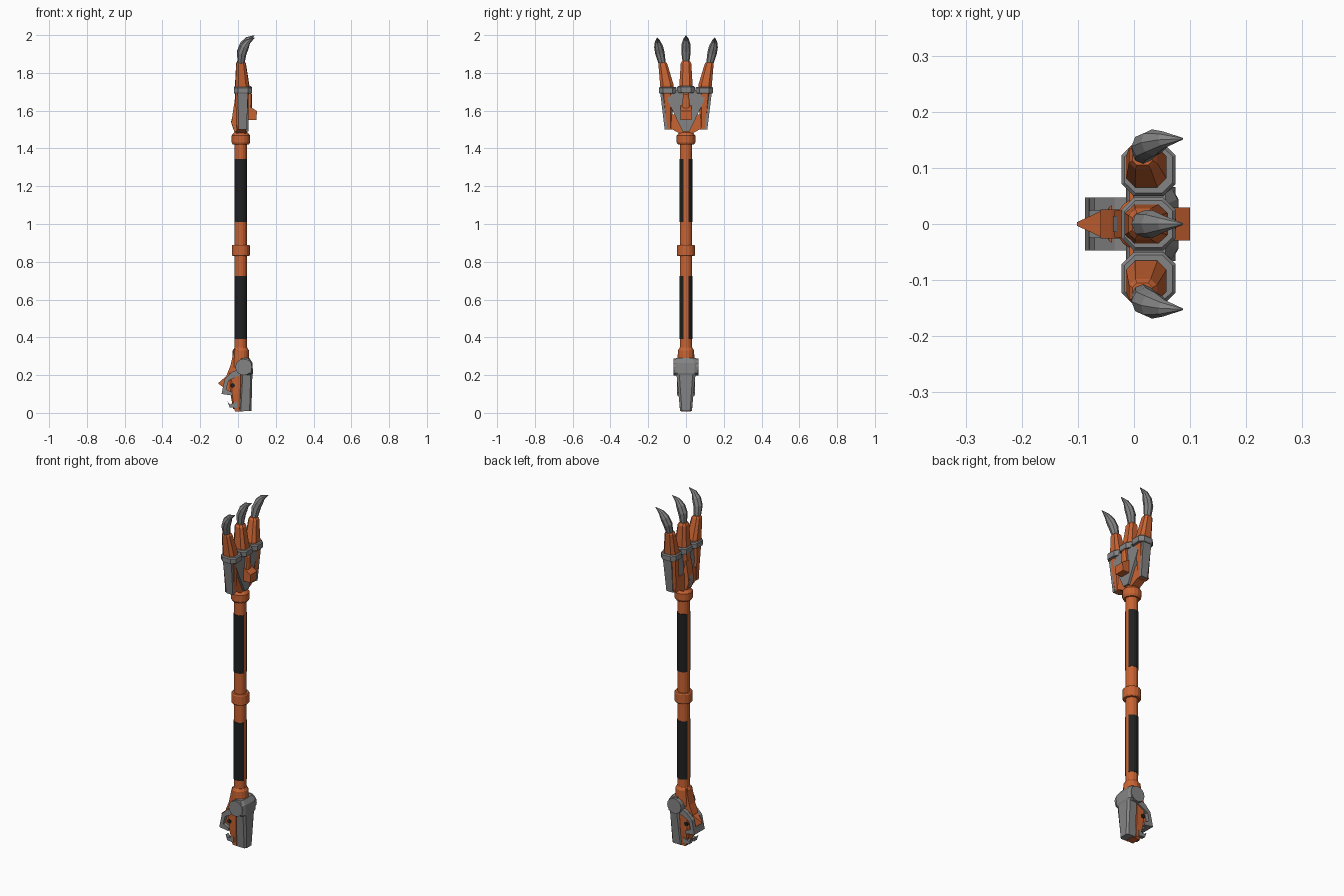
import bpy, bmesh, math
from mathutils import Vector


def material(name, rgb):
    m = bpy.data.materials.new(name)
    m.diffuse_color = (*rgb, 1)
    return m


ORANGE = material("burnt_orange", (0.58, 0.125, 0.032))
GRAY = material("steel_gray", (0.23, 0.23, 0.23))
BLACK = material("grip_black", (0.014, 0.015, 0.015))
CX = 0.015  # shaft centre line


def loft(name, rings, mat):
    """Skin a list of equal-length point rings and cap both ends."""
    bm = bmesh.new()
    vs = [[bm.verts.new(p) for p in r] for r in rings]
    n = len(vs[0])
    for a, b in zip(vs, vs[1:]):
        for i in range(n):
            j = (i + 1) % n
            bm.faces.new((a[i], a[j], b[j], b[i]))
    bm.faces.new(vs[0][::-1])
    bm.faces.new(vs[-1])
    bmesh.ops.recalc_face_normals(bm, faces=bm.faces)
    me = bpy.data.meshes.new(name)
    bm.to_mesh(me)
    bm.free()
    me.materials.append(mat)
    ob = bpy.data.objects.new(name, me)
    bpy.context.collection.objects.link(ob)
    return ob


def block(name, secs, mat, c=0.55):
    """Chamfered-rectangle loft; each section is (cx, cy, z, half_x, half_y)."""
    shape = [(1, c), (c, 1), (-c, 1), (-1, c), (-1, -c), (-c, -1), (c, -1), (1, -c)]
    return loft(name, [[(x + u * hx, y + v * hy, z) for u, v in shape]
                       for x, y, z, hx, hy in secs], mat)


def turned(name, prof, mat, n=16):
    """Lathe of (radius, z) around the shaft line."""
    return loft(name, [[(CX + r * math.cos(2 * math.pi * i / n),
                         r * math.sin(2 * math.pi * i / n), z) for i in range(n)]
                       for r, z in prof], mat)


def prism_y(name, pts, lo, hi, mat):
    return loft(name, [[(x, y, z) for x, z in pts] for y in (lo, hi)], mat)


def prism_x(name, pts, lo, hi, mat):
    return loft(name, [[(x, y, z) for y, z in pts] for x in (lo, hi)], mat)


def disc_y(name, x, z, r, lo, hi, mat, n=16):
    pts = [(x + r * math.cos(2 * math.pi * i / n), z + r * math.sin(2 * math.pi * i / n))
           for i in range(n)]
    return prism_y(name, pts, lo, hi, mat)


# Shaft and collars
turned("shaft", [(0.033, 0.25), (0.033, 1.49)], ORANGE)
turned("middle_collar", [(0.044, 0.83), (0.048, 0.836), (0.048, 0.884), (0.044, 0.89)], ORANGE)
turned("upper_collar", [(0.042, 1.42), (0.049, 1.432), (0.049, 1.468), (0.036, 1.485)], ORANGE)
turned("lower_collar", [(0.046, 0.24), (0.043, 0.33), (0.034, 0.345)], ORANGE)

# Grip shells on both sides of the shaft
for k, (z0, z1) in enumerate([(0.39, 0.725), (1.01, 1.345)]):
    for s in (1, -1):
        rings = []
        for z in (z0, z1):
            arc = [math.radians(22.5 + 22.5 * i) for i in range(7)]
            rings.append([(CX + r * math.cos(a), s * r * math.sin(a), z)
                          for r, seq in ((0.0355, arc), (0.03, arc[::-1])) for a in seq])
        loft(f"grip_{k}_{'left' if s > 0 else 'right'}", rings, BLACK)

# Pommel: orange core, gray back shell, side pivots, knuckle guard
prism_y("pommel_core", [(-0.02, 0.34), (0.03, 0.33), (0.05, 0.2), (0.03, 0.008), (-0.015, 0.008),
                        (-0.028, 0.04), (-0.035, 0.1), (-0.06, 0.12), (-0.06, 0.2), (-0.04, 0.25)],
        -0.026, 0.026, ORANGE)
loft("pommel_spike", [[(-0.055, -0.025, 0.12), (-0.055, 0.025, 0.12),
                       (-0.055, 0.025, 0.2), (-0.055, -0.025, 0.2)],
                      [(-0.102, y, z) for y, z in ((-0.003, 0.153), (0.003, 0.153),
                                                   (0.003, 0.16), (-0.003, 0.16))]], ORANGE)
block("pommel_cheek", [(-0.005, 0, 0.02, 0.02, 0.028), (-0.01, 0, 0.1, 0.03, 0.036),
                       (-0.01, 0, 0.21, 0.035, 0.04)], ORANGE, 0.7)
block("pommel_shell", [(0.038, 0, 0.01, 0.033, 0.031), (0.046, 0, 0.2, 0.03, 0.05),
                       (0.046, 0, 0.21, 0.033, 0.063), (0.046, 0, 0.265, 0.031, 0.063),
                       (0.036, 0, 0.29, 0.024, 0.052)], GRAY, 0.7)
disc_y("pommel_pivot", 0.03, 0.243, 0.044, -0.066, 0.066, GRAY)
for s in (1, -1):
    prism_y("guard_arm", [(0.01, 0.235), (-0.035, 0.215), (-0.07, 0.18), (-0.087, 0.1),
                          (-0.03, 0.092), (-0.028, 0.108), (-0.062, 0.125), (-0.05, 0.17),
                          (0.01, 0.2)], s * 0.024, s * 0.047, GRAY)
    prism_y("guard_tooth", [(-0.055, 0.06), (-0.042, 0.045), (-0.005, 0.06), (-0.005, 0.025),
                            (-0.045, 0.03)], s * 0.01, s * 0.034, GRAY)
    disc_y("pommel_eye", -0.028, 0.145, 0.012, s * 0.03, s * 0.042, BLACK, 8)
prism_y("guard_bar", [(-0.087, 0.1), (-0.08, 0.135), (-0.06, 0.13), (-0.06, 0.1)],
        -0.045, 0.045, GRAY)

# Palm
prism_x("palm_plate", [(-0.105, 1.71), (-0.095, 1.65), (-0.018, 1.49), (0.018, 1.49),
                       (0.095, 1.65), (0.105, 1.71)], -0.002, 0.056, GRAY)
prism_x("palm_base", [(-0.108, 1.502), (-0.075, 1.502), (-0.025, 1.475), (0.025, 1.475),
                      (0.075, 1.502), (0.108, 1.502), (0.1, 1.58), (-0.1, 1.58)],
        -0.008, 0.042, ORANGE)
prism_y("palm_back_wedge", [(0.0, 1.49), (-0.02, 1.49), (-0.035, 1.535), (-0.026, 1.6),
                            (-0.018, 1.65), (0.0, 1.66)], -0.024, 0.024, ORANGE)
prism_y("palm_back_plate", [(-0.01, 1.485), (-0.024, 1.5), (-0.037, 1.54), (-0.03, 1.57),
                            (-0.01, 1.57)], -0.014, 0.014, GRAY)

# Thumb spur on the palm
block("thumb_root", [(0.06, 0, 1.56, 0.018, 0.024), (0.06, 0, 1.62, 0.013, 0.022),
                     (0.063, 0, 1.685, 0.012, 0.015), (0.055, 0, 1.70, 0.01, 0.012)], ORANGE)
prism_y("thumb_spur", [(0.05, 1.552), (0.098, 1.55), (0.1, 1.598), (0.066, 1.62), (0.05, 1.63)],
        -0.029, 0.029, ORANGE)


def claw(name, path, radii):
    """Tapered curved claw following (x, y, z) points."""
    rings = []
    for i, p in enumerate(path):
        t = Vector(path[min(i + 1, len(path) - 1)]) - Vector(path[max(i - 1, 0)])
        t.normalize()
        side = Vector((0, 1, 0))
        side = (side - t * side.dot(t)).normalized()
        nrm = side.cross(t)
        rings.append([Vector(p) + radii[i] * (math.cos(a) * nrm + math.sin(a) * side)
                      for a in (k * math.pi / 4 for k in range(8))])
    return loft(name, rings, GRAY)


CLAW_R = [0.017, 0.025, 0.024, 0.015, 0.0015]
CLAW_X = [0.014, 0.02, 0.034, 0.053, 0.087]
CLAW_Z = [1.845, 1.915, 1.95, 1.978, 1.998]

# Fingers, knuckle rings and claws
for s, tag in ((-1, "right"), (0, "middle"), (1, "left")):
    if s:
        block(f"finger_{tag}", [(0.017, s * 0.092, 1.5, 0.026, 0.018),
                                (0.022, s * 0.1, 1.7, 0.036, 0.034),
                                (0.022, s * 0.101, 1.735, 0.036, 0.036),
                                (0.016, s * 0.122, 1.845, 0.025, 0.024),
                                (0.015, s * 0.123, 1.856, 0.018, 0.018)], ORANGE)
        # gray armour on the outer side of the hand
        loft(f"side_plate_{tag}", [[(x0, s * y, z), (x1, s * y, z), (x1, s * (y - 0.015), z),
                                    (x0, s * (y - 0.015), z)]
                                   for x0, x1, y, z in ((0.005, 0.046, 0.113, 1.5),
                                                        (-0.002, 0.053, 0.137, 1.7))], GRAY)
    else:
        block("finger_middle", [(0.005, 0, 1.6, 0.024, 0.024), (0.022, 0, 1.7, 0.038, 0.034),
                                (0.022, 0, 1.735, 0.038, 0.035), (0.016, 0, 1.85, 0.026, 0.028),
                                (0.015, 0, 1.864, 0.018, 0.02)], ORANGE)
    zb = 1.69 + (0.004 if s == 0 else 0)
    block(f"knuckle_ring_{tag}", [(0.026, s * 0.097, zb, 0.045, 0.043),
                                  (0.026, s * 0.097, zb + 0.006, 0.048, 0.047),
                                  (0.026, s * 0.097, zb + 0.03, 0.048, 0.047),
                                  (0.026, s * 0.097, zb + 0.036, 0.043, 0.042)], GRAY)
    ys = [0.122, 0.138, 0.145, 0.15, 0.152]
    claw(f"claw_{tag}", [(x, s * y, z - (0.012 if s else 0))
                         for x, y, z in zip(CLAW_X, ys, CLAW_Z)], CLAW_R)
